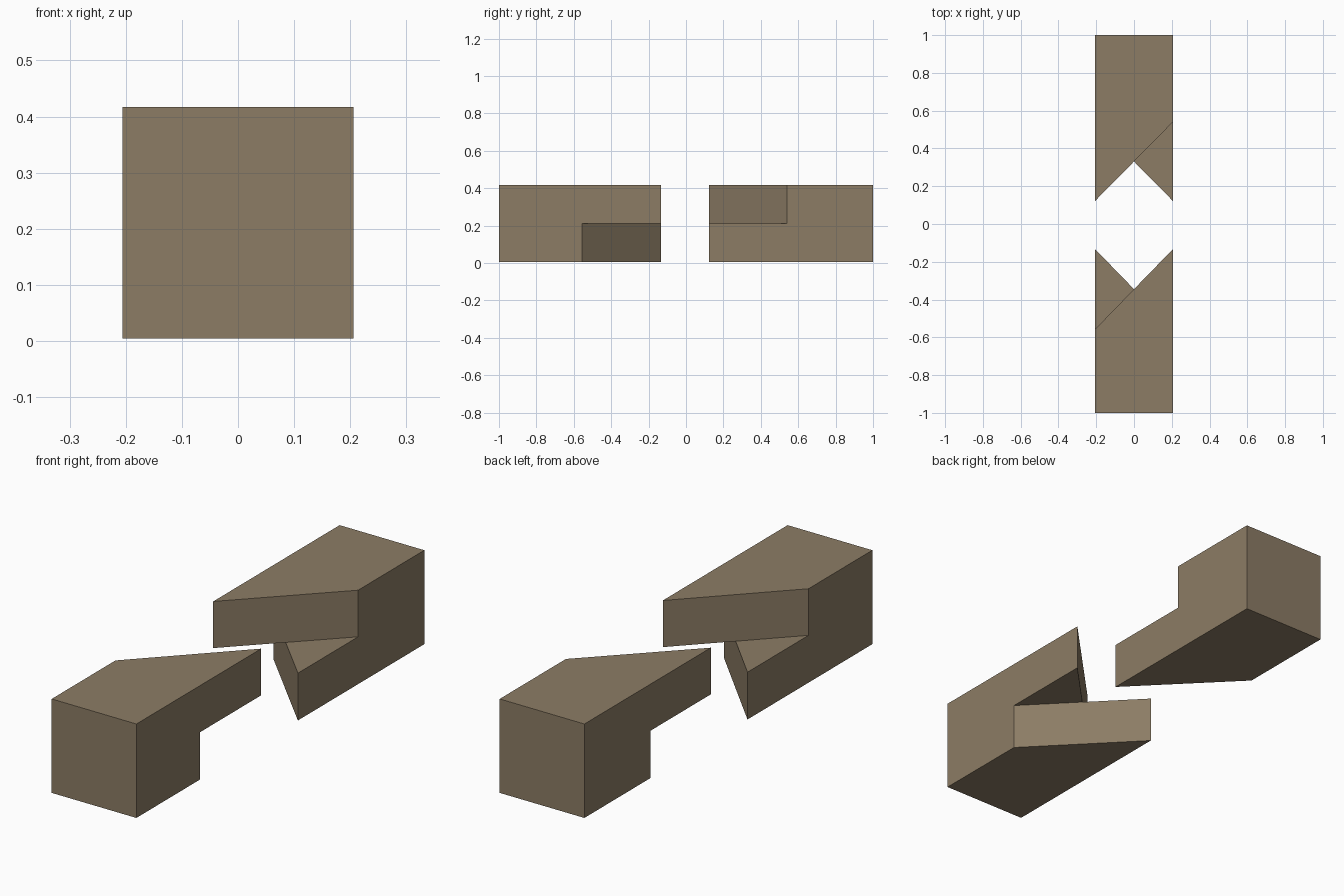
import bpy, bmesh

if "Cube" in bpy.data.objects:
    bpy.data.objects.remove(bpy.data.objects["Cube"])

W = 0.206                        # half width
Z0, ZM, Z1 = 0.004, 0.212, 0.417  # bottom, halving plane, top

wood = bpy.data.materials.new("brown wood")
wood.diffuse_color = (0.262, 0.202, 0.130, 1)
wood.use_nodes = True
wood.node_tree.nodes["Principled BSDF"].inputs["Base Color"].default_value = wood.diffuse_color


def scarf_beam(name, side, end, inner, tip):
    """Square beam whose upper and lower halves are mitred in opposite directions."""
    bm = bmesh.new()

    def v(x, y, z):
        return bm.verts.new((x * W, y, z))

    s, o = side, -side
    # square outer end
    es0, es1, eo0, eo1 = v(s, end, Z0), v(s, end, Z1), v(o, end, Z0), v(o, end, Z1)
    # upper half: tip on one side, heel on the other
    tip1, tip_m = v(s, tip, Z1), v(s, tip, ZM)
    heel1, heel_m = v(o, inner, Z1), v(o, inner, ZM)
    # lower half: mirrored
    low0, low_m = v(o, tip, Z0), v(o, tip, ZM)
    lheel0, lheel_m = v(s, inner, Z0), v(s, inner, ZM)
    cross = v(0, (tip + inner) / 2, ZM)

    for face in (
        (es1, eo1, heel1, tip1),                     # top
        (es0, eo0, low0, lheel0),                    # bottom
        (es0, es1, eo1, eo0),                        # outer end
        (es0, es1, tip1, tip_m, lheel_m, lheel0),    # side with upper tip
        (eo0, eo1, heel1, heel_m, low_m, low0),      # side with lower tip
        (tip1, heel1, heel_m, cross, tip_m),         # upper mitre
        (low0, lheel0, lheel_m, cross, low_m),       # lower mitre
        (tip_m, lheel_m, cross),                     # underside of upper tip
        (low_m, heel_m, cross),                      # top of lower tip
    ):
        bm.faces.new(face)
    bmesh.ops.recalc_face_normals(bm, faces=bm.faces)

    mesh = bpy.data.meshes.new(name)
    bm.to_mesh(mesh)
    bm.free()
    mesh.materials.append(wood)
    bpy.context.collection.objects.link(bpy.data.objects.new(name, mesh))


scarf_beam("front_beam", 1, -1.0, -0.557, -0.133)
scarf_beam("back_beam", -1, 1.0, 0.54, 0.122)
